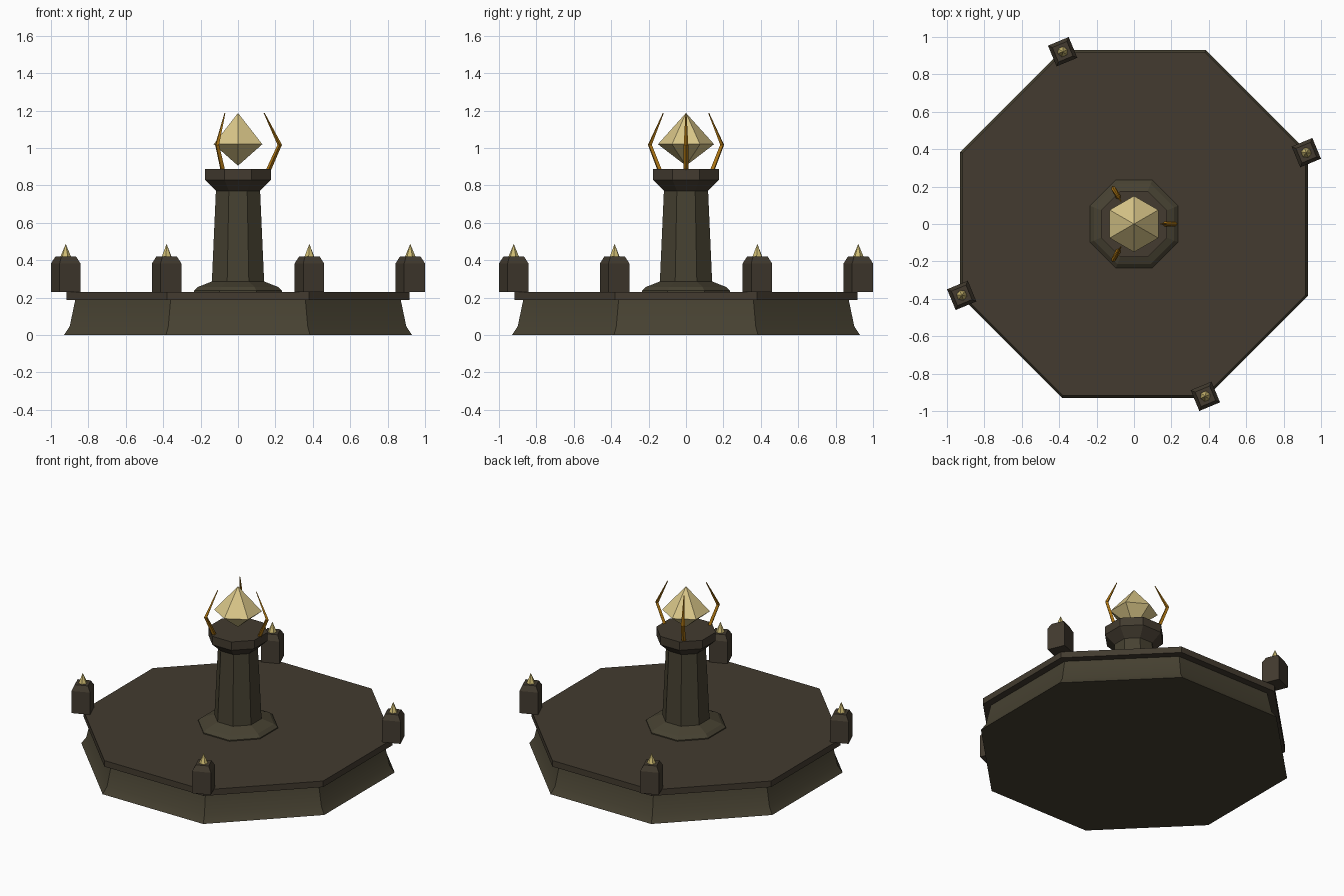
import bpy, bmesh, math
from mathutils import Vector

cube = bpy.data.objects.get("Cube")
if cube:
    bpy.data.objects.remove(cube, do_unlink=True)


def make_material(name, rgb):
    mat = bpy.data.materials.new(name)
    mat.use_nodes = True
    color = (*rgb, 1)
    mat.diffuse_color = color
    mat.node_tree.nodes["Principled BSDF"].inputs["Base Color"].default_value = color
    return mat


olive_stone = make_material("olive stone", (0.062, 0.053, 0.031))
brown_stone = make_material("brown stone", (0.056, 0.044, 0.029))
pale_gem = make_material("pale gem", (0.70, 0.57, 0.25))
yellow_gem = make_material("yellow gem", (0.62, 0.50, 0.17))
bronze = make_material("bronze", (0.40, 0.17, 0.006))


def skin_rings(name, rings, mat):
    """Join equal rings of points into a capped solid; a one-point ring is a tip."""
    bm = bmesh.new()
    loops = [[bm.verts.new(p) for p in ring] for ring in rings]
    for a, b in zip(loops, loops[1:]):
        n = max(len(a), len(b))
        for i in range(n):
            j = (i + 1) % n
            corners = [a[i % len(a)], a[j % len(a)], b[j % len(b)], b[i % len(b)]]
            bm.faces.new(list(dict.fromkeys(corners)))
    for end in (loops[0], loops[-1]):
        if len(end) > 2:
            bm.faces.new(end)
    bmesh.ops.recalc_face_normals(bm, faces=bm.faces)
    mesh = bpy.data.meshes.new(name)
    bm.to_mesh(mesh)
    bm.free()
    mesh.materials.append(mat)
    obj = bpy.data.objects.new(name, mesh)
    bpy.context.collection.objects.link(obj)
    return obj


def turned(name, profile, sides, mat, turn=0.0, center=(0, 0)):
    """Revolve (flat-to-centre radius, height) pairs into a prism-like solid."""
    rings = []
    for r, z in profile:
        if r == 0:
            rings.append([(center[0], center[1], z)])
            continue
        rad = r / math.cos(math.pi / sides)
        angles = [turn + math.tau * (i + 0.5) / sides for i in range(sides)]
        rings.append([(center[0] + rad * math.cos(a), center[1] + rad * math.sin(a), z)
                      for a in angles])
    return skin_rings(name, rings, mat)


# Platform: flared base under an overhanging slab
base = turned("platform_base", [(0.93, 0), (0.9, 0.045), (0.87, 0.188)], 8, olive_stone)
turned("platform_slab", [(0.918, 0.188), (0.918, 0.23)], 8, brown_stone)
bpy.ops.object.select_all(action='DESELECT')
base.select_set(True)
bpy.context.view_layer.objects.active = base
bpy.ops.object.shade_smooth_by_angle(angle=math.radians(30))

# Central pedestal
turned("pedestal_foot", [(0.236, 0.23), (0.236, 0.237), (0.214, 0.257), (0.125, 0.292)],
       8, olive_stone)
turned("pedestal_column", [(0.14, 0.28), (0.118, 0.775)], 8, olive_stone)
turned("pedestal_capital", [(0.115, 0.768), (0.176, 0.83), (0.176, 0.888)], 8, brown_stone)

# Floating six-sided crystal
turned("floating_crystal", [(0, 0.905), (0.13, 1.02), (0, 1.187)], 6, pale_gem)

# Three bent claws around the crystal, tapering to the tip
claw_path = [(0.162, 0.88, 0.014), (0.223, 1.017, 0.012), (0.14, 1.187, 0.003)]
for k in range(3):
    a = k * math.tau / 3
    out = Vector((math.cos(a), math.sin(a), 0))
    side = Vector((-math.sin(a), math.cos(a), 0))
    rings = []
    for r, z, w in claw_path:
        mid = out * r + Vector((0, 0, z))
        rings.append([mid + out * w, mid + side * w, mid - out * w, mid - side * w])
    skin_rings(f"claw_{k + 1}", rings, bronze)

# Posts on every second platform corner, each with a small gem spike
for k in range(4):
    a = math.radians(22.5 + 90 * k)
    spot = (0.997 * math.cos(a), 0.997 * math.sin(a))
    turned(f"corner_post_{k + 1}", [(0.06, 0.23), (0.06, 0.383), (0.042, 0.42)],
           4, brown_stone, a, spot)
    turned(f"post_gem_{k + 1}", [(0.025, 0.418), (0, 0.487)], 6, yellow_gem, a, spot)
